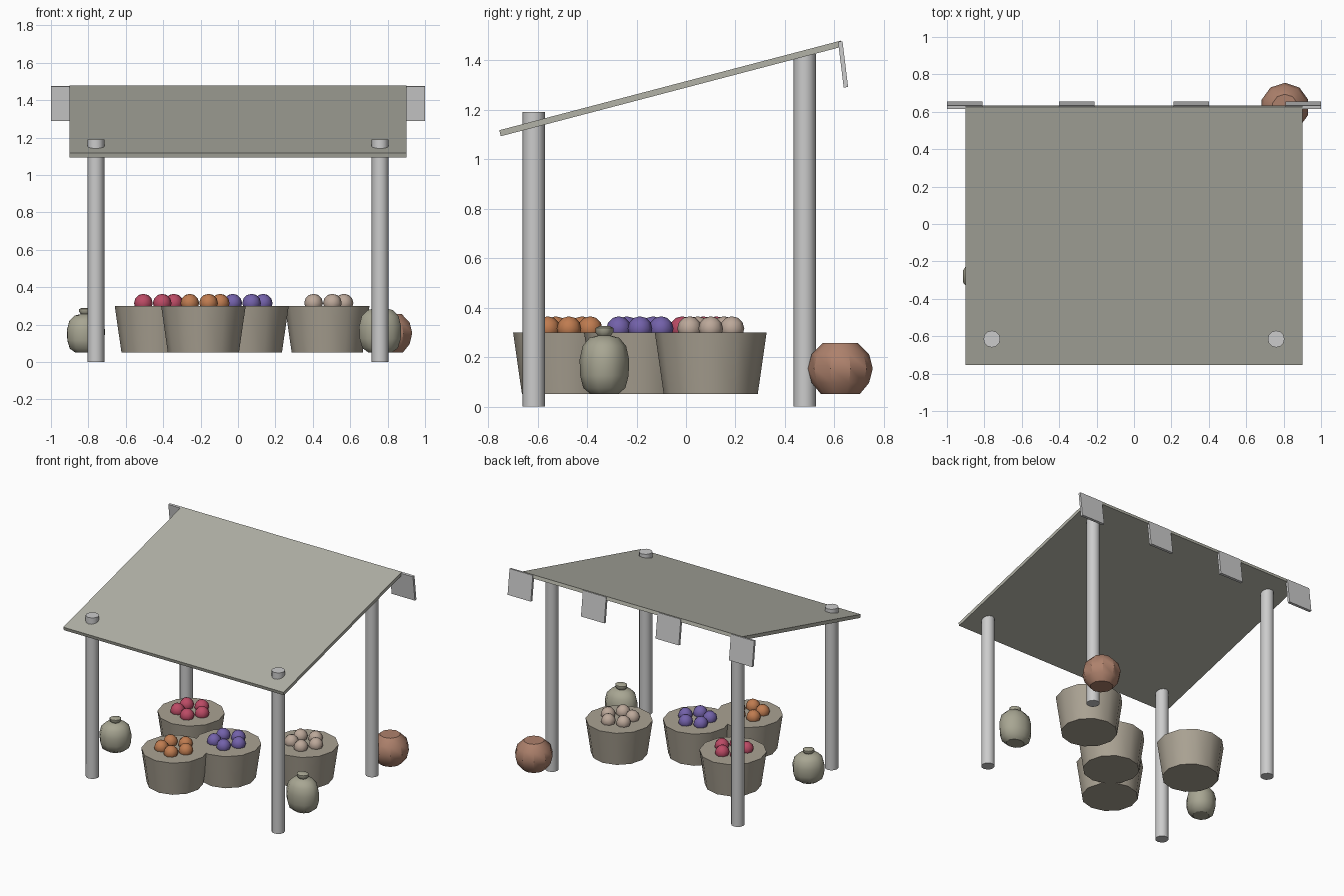
import bpy, bmesh
from math import radians, sin, cos, pi
from mathutils import Matrix

if "Cube" in bpy.data.objects:
    bpy.data.objects.remove(bpy.data.objects["Cube"])


def material(name, rgb):
    m = bpy.data.materials.new(name)
    m.diffuse_color = (*rgb, 1)
    m.use_nodes = True
    m.node_tree.nodes["Principled BSDF"].inputs["Base Color"].default_value = m.diffuse_color
    return m


CLOTH = material("canopy_cloth", (0.45, 0.45, 0.39))
WICKER = material("wicker", (0.40, 0.36, 0.29))
SACKING = material("sacking", (0.39, 0.38, 0.29))
CLAY = material("clay", (0.42, 0.22, 0.15))


def finish(bm, name, loc, mat=None, rot=(0, 0, 0), scale=(1, 1, 1), smooth=None):
    bmesh.ops.recalc_face_normals(bm, faces=bm.faces)
    mesh = bpy.data.meshes.new(name)
    bm.to_mesh(mesh)
    bm.free()
    ob = bpy.data.objects.new(name, mesh)
    bpy.context.collection.objects.link(ob)
    ob.location, ob.rotation_euler, ob.scale = loc, rot, scale
    if mat:
        mesh.materials.append(mat)
    if smooth:
        bpy.ops.object.select_all(action='DESELECT')
        ob.select_set(True)
        bpy.context.view_layer.objects.active = ob
        bpy.ops.object.shade_smooth_by_angle(angle=radians(smooth))
    return ob


def box(name, size, loc, mat=None, rot=(0, 0, 0)):
    bm = bmesh.new()
    bmesh.ops.create_cube(bm, size=1, matrix=Matrix.Diagonal((*size, 1)))
    return finish(bm, name, loc, mat, rot)


def lathe(name, profile, sides, loc, mat=None, **kw):
    """Capped solid of revolution from (radius, z) points."""
    bm = bmesh.new()
    rings = [[bm.verts.new((r * sin(2 * pi * i / sides), r * cos(2 * pi * i / sides), z))
              for i in range(sides)] for r, z in profile]
    for a, b in zip(rings, rings[1:]):
        for i in range(sides):
            j = (i + 1) % sides
            bm.faces.new((a[i], a[j], b[j], b[i]))
    bm.faces.new(rings[0])
    bm.faces.new(rings[-1])
    return finish(bm, name, loc, mat, **kw)


# Posts: short pair in front, tall pair behind
for side, x in (("left", -0.76), ("right", 0.76)):
    for row, y, h in (("front", -0.615, 1.19), ("back", 0.48, 1.425)):
        lathe(f"{row}_{side}_post", [(0.045, 0), (0.045, h)], 12, (x, y, 0), smooth=40)

# Sloping canopy and the flaps hanging from its back edge
box("canopy", (1.8, 1.428, 0.025), (0, -0.061, 1.286), CLOTH, (radians(14.7), 0, 0))
for i, x in enumerate((-0.905, -0.305, 0.305, 0.905)):
    box(f"canopy_flap_{i + 1}", (0.19, 0.018, 0.186), (x, 0.635, 1.383),
        rot=(radians(7), 0, 0))

# Baskets, each with a ring of five fruits
goods = {
    "red": (-0.433, 0.07, (0.50, 0.07, 0.13)),
    "orange": (-0.185, -0.473, (0.52, 0.20, 0.08)),
    "purple": (0.045, -0.186, (0.17, 0.12, 0.40)),
    "pale": (0.477, 0.10, (0.50, 0.39, 0.32)),
}
for kind, (x, y, rgb) in goods.items():
    lathe(f"{kind}_basket", [(0.19, 0.05), (0.226, 0.30)], 12, (x, y, 0), WICKER, smooth=40)
    bm = bmesh.new()
    for k in range(5):
        a = 2 * pi * k / 5
        bmesh.ops.create_uvsphere(bm, u_segments=8, v_segments=6, radius=0.05,
                                  matrix=Matrix.Translation((0.09 * cos(a), 0.09 * sin(a), 0)))
    finish(bm, f"{kind}_fruits", (x, y, 0.315), material(f"{kind}_fruit", rgb), smooth=50)

# Tied sacks with a pinched neck
sack = [(0.055, 0), (0.085, 0.025), (0.098, 0.075), (0.1, 0.14), (0.088, 0.195),
        (0.06, 0.228), (0.026, 0.237), (0.036, 0.25), (0.036, 0.268), (0.022, 0.275)]
lathe("right_sack", sack, 10, (0.76, -0.33, 0.05), SACKING,
      scale=(1.18, 1, 1), smooth=40)
lathe("left_sack", sack, 10, (-0.813, -0.27, 0.05), SACKING,
      rot=(0, 0, radians(40)), scale=(1.1, 1.0, 0.87), smooth=40)

# Round clay jar behind the right post
lathe("clay_jar", [(0.078, 0.05), (0.116, 0.096), (0.131, 0.154), (0.116, 0.212), (0.07, 0.258)],
      10, (0.807, 0.624, 0), CLAY, smooth=30)
